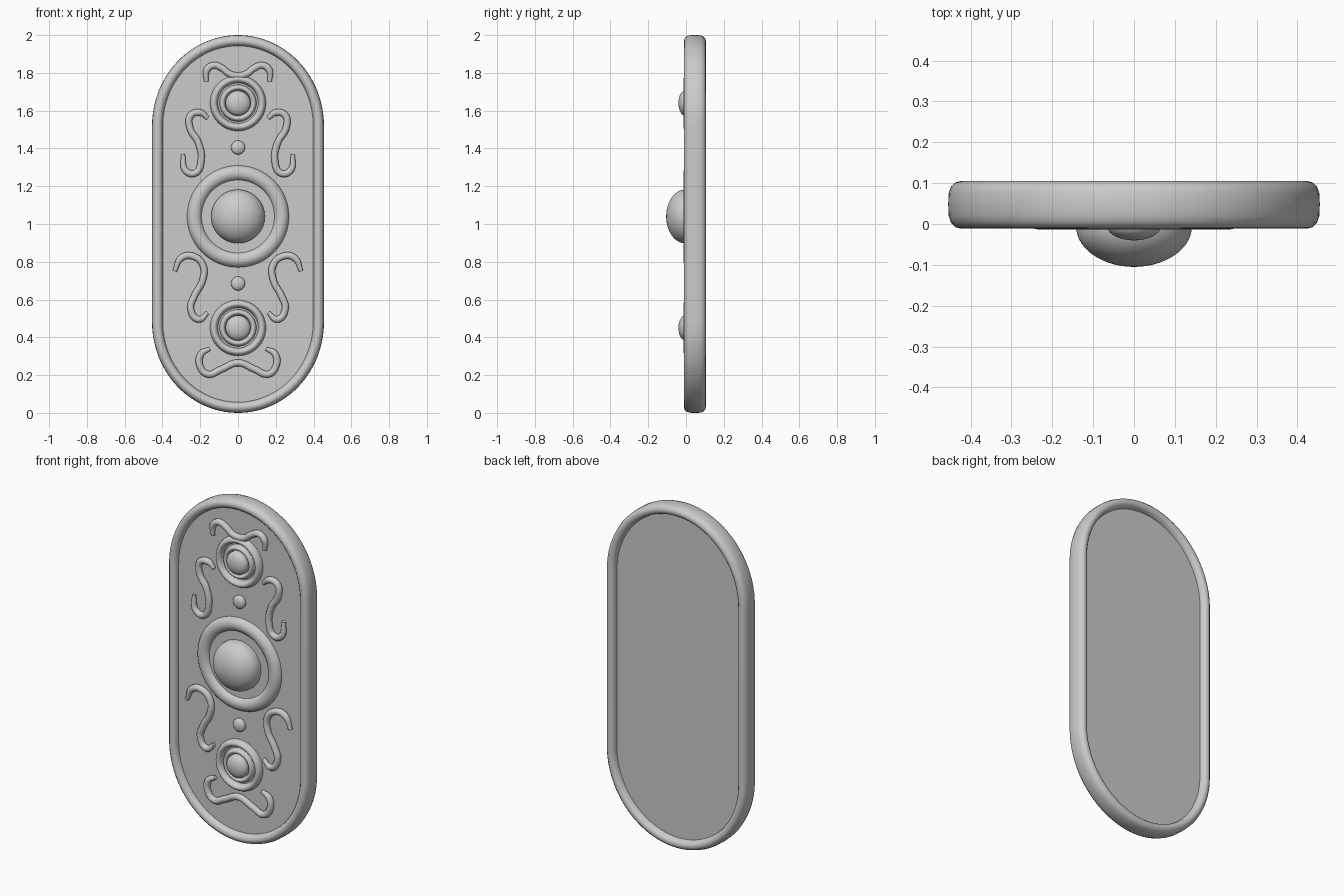
import bpy, bmesh, math

cube = bpy.data.objects.get("Cube")
if cube:
    bpy.data.objects.remove(cube, do_unlink=True)

metal = bpy.data.materials.new("grey_metal")
metal.use_nodes = True
grey = (0.6, 0.6, 0.6, 1)
metal.diffuse_color = grey
metal.node_tree.nodes["Principled BSDF"].inputs["Base Color"].default_value = grey

HALF_W, END_H, FRONT, BACK = 0.455, 0.48, 0.02, 0.07


def finish(obj, angle=40):
    obj.data.materials.clear()
    obj.data.materials.append(metal)
    bpy.ops.object.select_all(action="DESELECT")
    obj.select_set(True)
    bpy.context.view_layer.objects.active = obj
    bpy.ops.object.shade_smooth_by_angle(angle=math.radians(angle))


def mesh_object(name, bm):
    bmesh.ops.recalc_face_normals(bm, faces=bm.faces)
    mesh = bpy.data.meshes.new(name)
    bm.to_mesh(mesh)
    bm.free()
    obj = bpy.data.objects.new(name, mesh)
    bpy.context.collection.objects.link(obj)
    finish(obj)
    return obj


def outline(bm, inset, y, n=48):
    """Long oval loop: straight sides with half-ellipse ends."""
    verts = []
    for end in (0, 1):
        centre = END_H if end else 2 - END_H
        for i in range(n + 1):
            a = math.pi * (end + i / n)
            verts.append(bm.verts.new(((HALF_W - inset) * math.cos(a), y,
                                       centre + (END_H - inset) * math.sin(a))))
    return verts


def bridge(bm, a, b):
    n = len(a)
    for i in range(n):
        j = (i + 1) % n
        bm.faces.new((a[i], a[j], b[j], b[i]))


# Rounded rim swept around the oval
section = [(0.057, FRONT), (0.052, 0.002), (0.043, -0.007), (0.03, -0.011),
           (0.018, -0.008), (0.007, 0.003), (0.001, 0.02), (0, 0.048),
           (0.001, 0.075), (0.007, 0.092), (0.018, 0.102), (0.03, 0.105),
           (0.043, 0.101), (0.052, 0.092), (0.057, BACK)]
bm = bmesh.new()
rings = [outline(bm, d, y) for d, y in section]
for k in range(len(rings)):
    bridge(bm, rings[k], rings[(k + 1) % len(rings)])
mesh_object("rim", bm)

# Flat body panel, recessed on both faces
bm = bmesh.new()
front, back = outline(bm, 0.05, FRONT), outline(bm, 0.05, BACK)
bridge(bm, front, back)
bm.faces.new(front)
bm.faces.new(back)
mesh_object("panel", bm)


def lathe(name, z, profile, n=64):
    """Turn a (radius, y) profile, starting at the axis, around the y direction."""
    bm = bmesh.new()
    tip = bm.verts.new((0, profile[0][1], z))
    prev = None
    for r, y in profile[1:]:
        ring = [bm.verts.new((r * math.cos(t * math.tau / n), y,
                              z + r * math.sin(t * math.tau / n))) for t in range(n)]
        if prev:
            bridge(bm, prev, ring)
        else:
            for i in range(n):
                bm.faces.new((tip, ring[i], ring[(i + 1) % n]))
        prev = ring
    bm.faces.new(prev)
    mesh_object(name, bm)


def dome(radius, peak, base, steps=14):
    pts = [(radius * math.sin(i * math.pi / 2 / steps),
            base + (peak - base) * math.cos(i * math.pi / 2 / steps))
           for i in range(steps + 1)]
    return pts + [(radius, 0.03)]


def band(name, z, inner, outer, peak):
    """Raised round moulding."""
    bm = bmesh.new()
    steps, n = 10, 72
    mid, half = (inner + outer) / 2, (outer - inner) / 2
    loops = []
    for i in range(steps + 1):
        a = math.pi * i / steps
        r, y = mid - half * math.cos(a), FRONT + 0.003 + (peak - FRONT - 0.003) * math.sin(a)
        loops.append([bm.verts.new((r * math.cos(t * math.tau / n), y,
                                    z + r * math.sin(t * math.tau / n))) for t in range(n)])
    for k in range(len(loops)):
        bridge(bm, loops[k], loops[(k + 1) % len(loops)])
    mesh_object(name, bm)


# Central boss with its wide moulding
lathe("centre_boss", 1.04, dome(0.142, -0.105, -0.005))
band("centre_ring", 1.04, 0.19, 0.27, -0.014)
lathe("centre_seat", 1.04, [(0, 0.01), (0.2, 0.01), (0.2, 0.03)])

# Small bosses with double mouldings, and buttons between
for side, z, button_z in (("upper", 1.64, 1.405), ("lower", 0.45, 0.685)):
    lathe(side + "_boss", z, dome(0.066, -0.04, -0.005))
    band(side + "_inner_ring", z, 0.066, 0.098, -0.01)
    band(side + "_outer_ring", z, 0.106, 0.148, -0.014)
    lathe(side + "_button", button_z, dome(0.037, -0.01, 0.008, 6))


def scroll(name, points):
    """Relief strand with tapering ends."""
    curve = bpy.data.curves.new(name, "CURVE")
    curve.dimensions = "3D"
    curve.bevel_depth = 0.019
    curve.bevel_resolution = 3
    curve.resolution_u = 8
    curve.use_fill_caps = True
    spline = curve.splines.new("BEZIER")
    spline.bezier_points.add(len(points) - 1)
    last = len(points) - 1
    for i, (p, (x, z)) in enumerate(zip(spline.bezier_points, points)):
        p.co = (x, 0.008, z)
        p.handle_left_type = p.handle_right_type = "AUTO"
        p.radius = 0.6 if i in (0, last) else 1
    obj = bpy.data.objects.new(name, curve)
    bpy.context.collection.objects.link(obj)
    bpy.ops.object.select_all(action="DESELECT")
    obj.select_set(True)
    bpy.context.view_layer.objects.active = obj
    bpy.ops.object.convert(target="MESH")
    finish(bpy.context.object, 60)


# S-shaped scrolls, mirrored left and right
upper_s = [(0.16, 1.56), (0.20, 1.59), (0.25, 1.575), (0.255, 1.51), (0.21, 1.43),
           (0.195, 1.34), (0.225, 1.27), (0.275, 1.28), (0.292, 1.37)]
lower_s = [(0.335, 0.75), (0.30, 0.82), (0.24, 0.83), (0.185, 0.78), (0.188, 0.70),
           (0.23, 0.62), (0.25, 0.55), (0.21, 0.495), (0.16, 0.53)]
for label, sign in (("left", 1), ("right", -1)):
    scroll("upper_scroll_" + label, [(sign * x, z) for x, z in upper_s])
    scroll("lower_scroll_" + label, [(sign * x, z) for x, z in lower_s])

# Symmetric scrolls at the top and bottom
top_half = [(0.168, 1.755), (0.165, 1.815), (0.13, 1.84), (0.085, 1.825), (0.045, 1.795)]
low_half = [(0.15, 0.34), (0.197, 0.31), (0.2, 0.245), (0.16, 0.205), (0.09, 0.23)]
for name, half, mid in (("top_scroll", top_half, (0, 1.785)),
                        ("bottom_scroll", low_half, (0, 0.265))):
    scroll(name, half + [mid] + [(-x, z) for x, z in reversed(half)])
